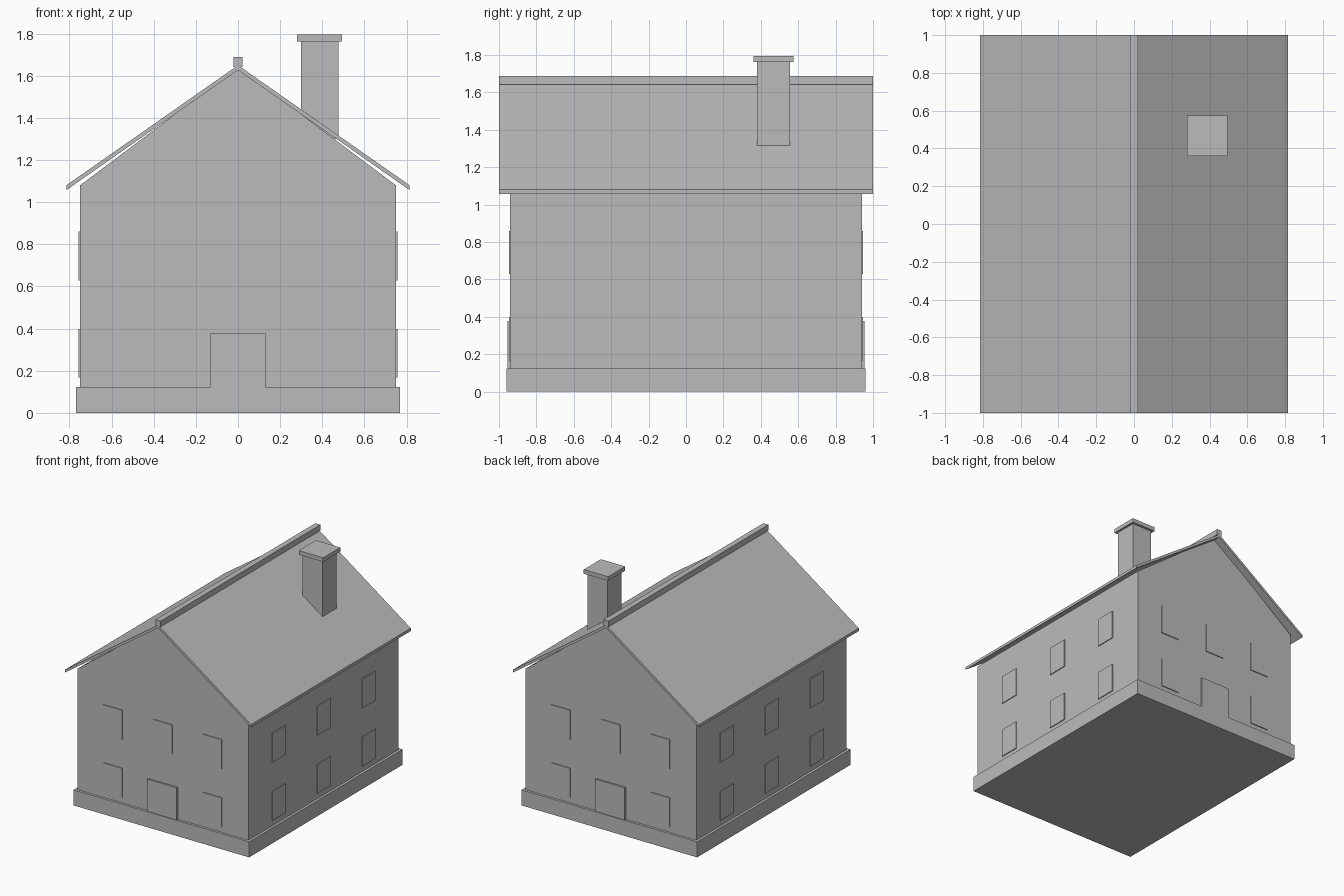
import bpy

if "Cube" in bpy.data.objects:
    bpy.data.objects.remove(bpy.data.objects["Cube"])

grey = bpy.data.materials.new("plain grey")
grey.diffuse_color = (0.5, 0.5, 0.5, 1)
grey.use_nodes = True
grey.node_tree.nodes["Principled BSDF"].inputs["Base Color"].default_value = grey.diffuse_color


def prism(name, outline, y0, y1):
    """Extrude an outline in x, z (anticlockwise from the front) along y."""
    n = len(outline)
    verts = [(x, y0, z) for x, z in outline] + [(x, y1, z) for x, z in outline]
    faces = [tuple(range(n)), tuple(reversed(range(n, 2 * n)))]
    faces += [(i, i + n, (i + 1) % n + n, (i + 1) % n) for i in range(n)]
    mesh = bpy.data.meshes.new(name)
    mesh.from_pydata(verts, [], faces)
    mesh.materials.append(grey)
    obj = bpy.data.objects.new(name, mesh)
    bpy.context.collection.objects.link(obj)
    return obj


def box(name, x0, x1, y0, y1, z0, z1):
    return prism(name, [(x0, z0), (x1, z0), (x1, z1), (x0, z1)], y0, y1)


# Plinth and gabled walls
box("foundation", -0.77, 0.77, -0.96, 0.96, 0, 0.123)
prism("walls", [(-0.75, 0.123), (0.75, 0.123), (0.75, 1.08), (0, 1.642), (-0.75, 1.08)],
      -0.94, 0.94)

# Roof slabs and ridge
prism("roof_right", [(0, 1.627), (0.815, 1.057), (0.815, 1.08), (0, 1.65)], -1, 1)
prism("roof_left", [(0, 1.65), (-0.815, 1.08), (-0.815, 1.057), (0, 1.627)], -1, 1)
box("ridge_cap", -0.022, 0.022, -1, 1, 1.642, 1.688)

# Chimney
box("chimney_stack", 0.30, 0.476, 0.38, 0.556, 1.30, 1.763)
box("chimney_cap", 0.28, 0.494, 0.361, 0.575, 1.763, 1.796)

# Windows and doors as thin plates on the walls
for side in (-1, 1):
    y0, y1 = sorted((side * 0.939, side * 0.947))
    x0, x1 = sorted((side * 0.749, side * 0.757))
    for z0 in (0.168, 0.629):
        for c in (-0.437, 0, 0.437):
            if c or z0 > 0.5:
                box("gable_window", c - 0.083, c + 0.083, y0, y1, z0, z0 + 0.231)
        for c in (-0.563, 0, 0.563):
            box("side_window", x0, x1, c - 0.083, c + 0.083, z0, z0 + 0.231)
    y0, y1 = sorted((side * 0.939, side * 0.954))
    box("door", -0.13, 0.13, y0, y1, 0.123, 0.378)
